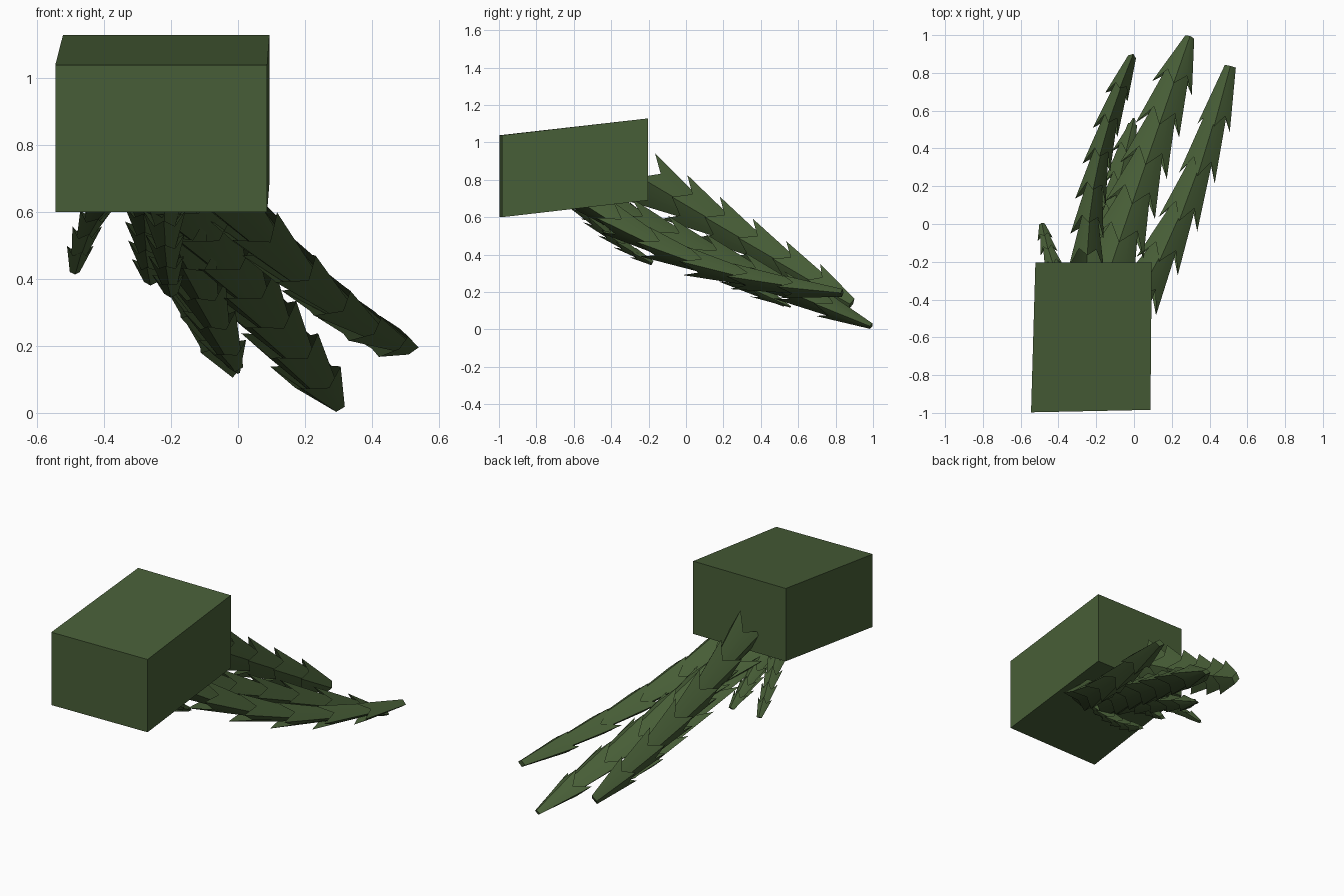
import bpy, bmesh, math
from mathutils import Vector

if "Cube" in bpy.data.objects:
    bpy.data.objects.remove(bpy.data.objects["Cube"])

green = bpy.data.materials.new("dark leaf green")
green.diffuse_color = (0.064, 0.112, 0.038, 1)
green.use_nodes = True
green.node_tree.nodes["Principled BSDF"].inputs["Base Color"].default_value = green.diffuse_color


def add_object(name, bm):
    mesh = bpy.data.meshes.new(name)
    bm.to_mesh(mesh)
    bm.free()
    mesh.materials.append(green)
    obj = bpy.data.objects.new(name, mesh)
    bpy.context.collection.objects.link(obj)
    return obj


# Slightly tapered block whose top and bottom rise towards the back
bm = bmesh.new()
bmesh.ops.create_cube(bm, size=1)
for v in bm.verts:
    back, right, top = v.co.y > 0, v.co.x > 0, v.co.z > 0
    v.co.x = (0.094 if right else -0.522) if back else (0.087 if right else -0.545)
    v.co.y = -0.203 if back else (-0.984 if right else -0.997)
    v.co.z = (0.69 if back else 0.60) + (0.438 if top else 0)
add_object("block", bm)


def bezier(p, t):
    return p[0] * (1 - t) ** 2 + p[1] * 2 * t * (1 - t) + p[2] * t * t


# Frond: overlapping open leaf sheaths, each with barbs pointing back to the root
def frond(name, pts, count, radius, tip, tall=0.65, first=0):
    p = [Vector(q) for q in pts]
    bm = bmesh.new()
    for i in range(first, count):
        t0, t1 = i / count, min(1, (i + 1.8) / count)
        a, b = bezier(p, t0), bezier(p, t1)
        axis = (b - a).normalized()
        side = axis.cross(Vector((0, 0, 1))).normalized()
        up = side.cross(axis)
        length = (b - a).length
        r0 = radius * (1 - 0.4 * t0)
        r1 = tip if t1 == 1 else r0 * 0.3
        base, end = [], []
        for k in range(8):
            ang = k * math.pi / 4
            d = side * math.cos(ang) + up * (math.sin(ang) * tall)
            barb = k % 2 == 0
            base.append(bm.verts.new(a + d * r0 * (1 if barb else 0.68)
                                     + axis * (-0.5 * r0 if barb else length * 0.1)))
            end.append(bm.verts.new(b + d * r1 * (1 if barb else 0.7)))
        for k in range(8):
            n = (k + 1) % 8
            bm.faces.new((base[k], base[n], end[n], end[k]))
        if t1 == 1:
            bm.faces.new(end)
    obj = add_object(name, bm)
    bpy.ops.object.select_all(action='DESELECT')
    obj.select_set(True)
    bpy.context.view_layer.objects.active = obj
    bpy.ops.object.shade_smooth_by_angle(angle=math.radians(30))


# Three long fronds
frond("right_frond", [(0.03, -0.37, 0.57), (0.33, 0.10, 0.24), (0.51, 0.835, 0.195)],
      5, 0.13, 0.03, 0.7, -1)
frond("middle_frond", [(-0.20, -0.45, 0.66), (0.02, 0.2, 0.37), (0.295, 0.99, 0.018)],
      7, 0.17, 0.025)
frond("left_frond", [(-0.25, -0.20, 0.79), (-0.25, 0.32, 0.48), (-0.01, 0.885, 0.135)],
      6, 0.095, 0.022, 1.55)
# Short fronds hanging below
frond("lower_frond", [(-0.22, -0.50, 0.66), (-0.12, 0.08, 0.36), (0.0, 0.56, 0.12)],
      6, 0.11, 0.006)
frond("outer_small_frond", [(-0.36, -0.38, 0.67), (-0.46, -0.16, 0.59), (-0.487, 0.0, 0.42)],
      5, 0.06, 0.015)
frond("inner_small_frond", [(-0.28, -0.46, 0.67), (-0.28, -0.2, 0.52), (-0.26, -0.06, 0.39)],
      5, 0.07, 0.02)
frond("drooping_small_frond", [(-0.22, -0.57, 0.66), (-0.22, -0.40, 0.46), (-0.2, -0.18, 0.355)],
      5, 0.07, 0.02)
